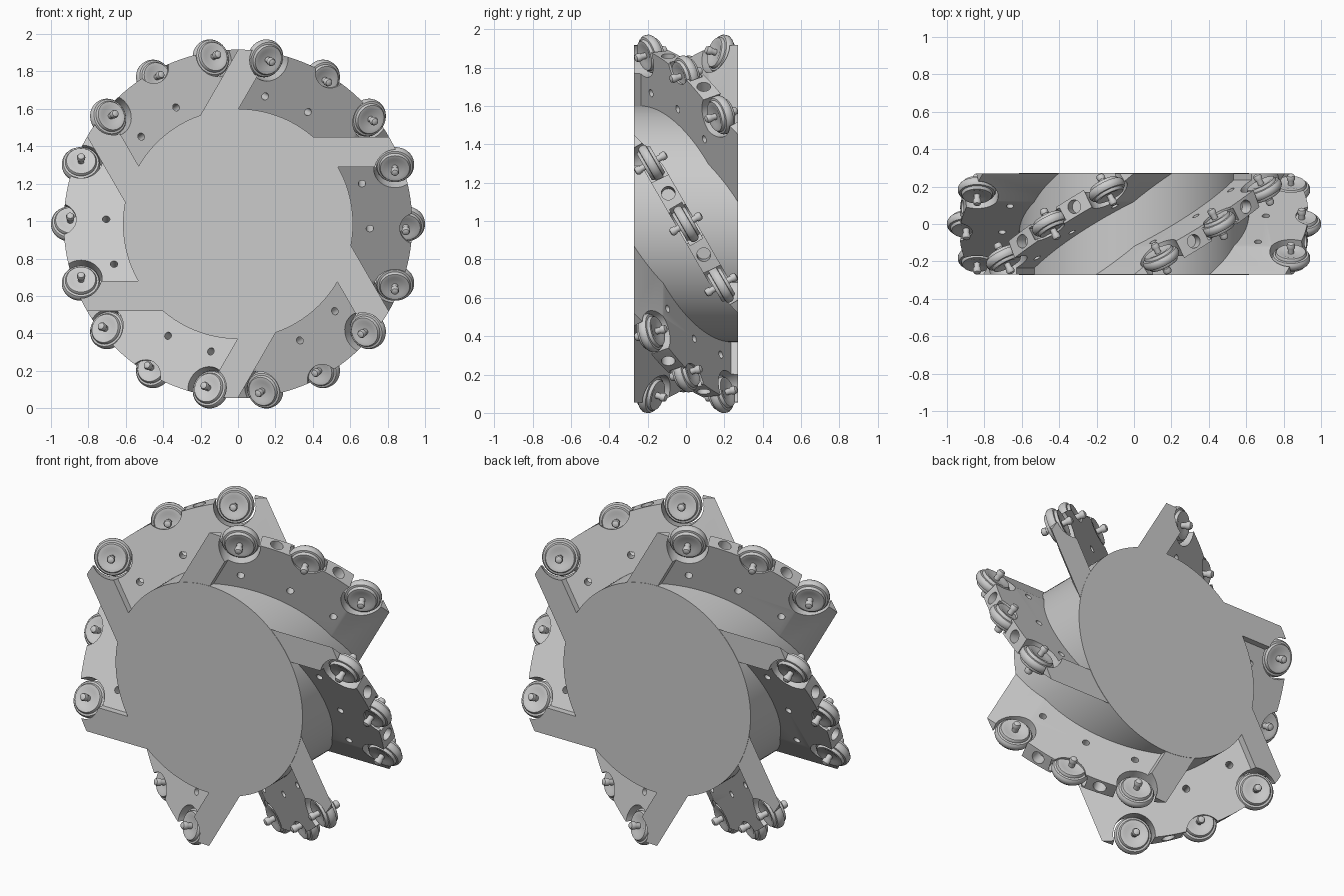
import bpy, bmesh
from math import radians, sqrt, tan, cos, sin, pi
from mathutils import Vector, Matrix

if "Cube" in bpy.data.objects:
    bpy.data.objects.remove(bpy.data.objects["Cube"])

CZ = 0.985
ANG = radians(30)
AXLE = Vector((0, cos(ANG), sin(ANG)))      # normal of a vane
RADIAL = Vector((1, 0, 0))


def make(name, bm):
    bmesh.ops.recalc_face_normals(bm, faces=bm.faces)
    me = bpy.data.meshes.new(name)
    bm.to_mesh(me)
    bm.free()
    ob = bpy.data.objects.new(name, me)
    bpy.context.collection.objects.link(ob)
    return ob


def aim(loc, axis):
    return Matrix.Translation(loc) @ axis.to_track_quat('Z', 'Y').to_matrix().to_4x4()


def cyl(bm, loc, axis, r, length, seg=32):
    bmesh.ops.create_cone(bm, cap_ends=True, segments=seg, radius1=r, radius2=r,
                          depth=length, matrix=aim(loc, axis))


def lathe(bm, loc, axis, profile, seg=40):
    mat, rings = aim(loc, axis), []
    for r, h in profile:
        rings.append([bm.verts.new(mat @ Vector((r * cos(2 * pi * i / seg), r * sin(2 * pi * i / seg), h)))
                      for i in range(seg)])
    for a, b in zip(rings, rings[1:]):
        for i in range(seg):
            j = (i + 1) % seg
            bm.faces.new((a[i], a[j], b[j], b[i]))
    bm.faces.new(rings[0])
    bm.faces.new(rings[-1])


def smooth(ob):
    bpy.ops.object.select_all(action='DESELECT')
    ob.select_set(True)
    bpy.context.view_layer.objects.active = ob
    bpy.ops.object.shade_smooth_by_angle(angle=radians(35))


def on_row(dz, r):
    return Vector((sqrt(r * r - dz * dz), -dz * tan(ANG), dz))


# hub drum
bm = bmesh.new()
cyl(bm, Vector((0, 0, CZ)), Vector((0, 1, 0)), 0.615, 0.544, 128)
smooth(make("hub_drum", bm))

# slanted vane: main plate with a triangular block at each end
half = [(-0.234, 0.305), (-0.27, 0.305), (-0.27, 0.465), (-0.118, 0.305)]
outline = half + [(-y, -z) for y, z in half]
bm = bmesh.new()
face = bm.faces.new([bm.verts.new((0.36, y, z)) for y, z in outline])
ext = bmesh.ops.extrude_face_region(bm, geom=[face])
bmesh.ops.translate(bm, vec=(0.7, 0, 0), verts=[v for v in ext["geom"] if isinstance(v, bmesh.types.BMVert)])
vane = make("vane", bm)

cutters = []


def cut(loc, axis, r, length, op='DIFFERENCE', seg=40):
    b = bmesh.new()
    cyl(b, Vector(loc), axis, r, length, seg)
    c = make("cutter", b)
    c.hide_render = True
    m = vane.modifiers.new("cut", 'BOOLEAN')
    m.object, m.operation, m.solver = c, op, 'EXACT'
    cutters.append(c)


WHEELS = (-0.317, 0, 0.317)
SOCKETS = (-0.16, 0.16)
cut((0, 0, 0), Vector((0, 1, 0)), 0.932, 1, 'INTERSECT', 128)
for dz in (-0.317, 0.317):                       # open pockets for end wheels
    cut(on_row(dz, 0.897), AXLE, 0.113, 0.4)
cut(on_row(0, 0.897), AXLE, 0.113, 0.075)        # slot and saddle for middle wheel
cut((0.965, 0, 0), AXLE, 0.1, 0.4)
for dz in SOCKETS:                               # round outward-facing sockets
    p = on_row(dz, 0.93)
    cut(p, Vector((p.x, 0, p.z)).normalized(), 0.036, 0.14)
for dz in (-0.24, 0, 0.24):                      # bolt holes
    cut(on_row(dz, 0.705), AXLE, 0.02, 0.4, seg=20)

bpy.context.view_layer.update()
dg = bpy.context.evaluated_depsgraph_get()
vane_mesh = bpy.data.meshes.new_from_object(vane.evaluated_get(dg))
vane.modifiers.clear()
vane.data = vane_mesh
for c in cutters:
    bpy.data.objects.remove(c)
smooth(vane)

# grooved wheels with axles, one row
bm = bmesh.new()
side = [(0.045, 0.034), (0.06, 0.040), (0.078, 0.040), (0.084, 0.030), (0.084, 0.024),
        (0.095, 0.022), (0.102, 0.011)]
profile = side + [(0.103, 0)] + [(r, -h) for r, h in reversed(side)]
for dz in WHEELS:
    p = on_row(dz, 0.897)
    lathe(bm, p, AXLE, profile)
    cyl(bm, p, AXLE, 0.017, 0.17, 16)
    for s in (-1, 1):
        lathe(bm, p + AXLE * s * 0.078, AXLE * s,
              [(0.021, -0.016), (0.023, 0), (0.018, 0.012), (0.008, 0.016)], 16)
row = make("wheel_row", bm)
smooth(row)

# six copies around the hub
for src in (vane, row):
    for k in range(6):
        ob = src if k == 0 else bpy.data.objects.new(src.name + "_%d" % k, src.data)
        if k:
            bpy.context.collection.objects.link(ob)
        ob.matrix_world = Matrix.Translation((0, 0, CZ)) @ Matrix.Rotation(k * pi / 3, 4, 'Y')
